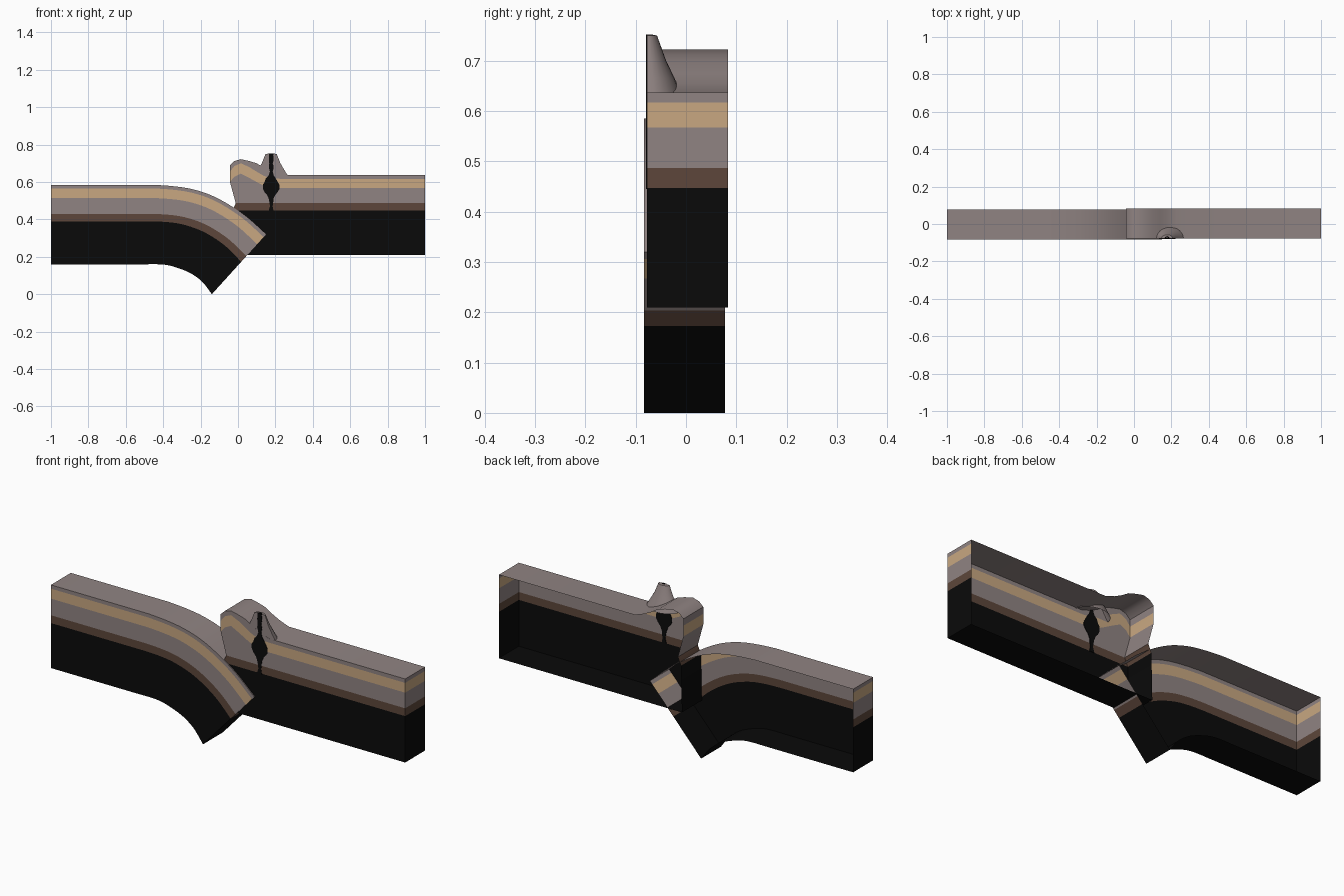
import bpy, bmesh, math, random
from mathutils import Vector

if "Cube" in bpy.data.objects:
    bpy.data.objects.remove(bpy.data.objects["Cube"])

random.seed(4)


def material(name, rgb):
    m = bpy.data.materials.new(name)
    m.diffuse_color = (*rgb, 1)
    m.use_nodes = True
    m.node_tree.nodes["Principled BSDF"].inputs["Base Color"].default_value = m.diffuse_color
    return m


GREY, TAN, BROWN, BLACK = 0, 1, 2, 3
MATS = [material("grey_rock", (0.28, 0.23, 0.225)),
        material("tan_rock", (0.58, 0.39, 0.22)),
        material("brown_rock", (0.11, 0.062, 0.043)),
        material("black_mantle", (0.003, 0.003, 0.003))]
BANDS = [GREY, TAN, GREY, BROWN, BLACK]      # layers from top to bottom


def finish(name, bm, angle=35):
    me = bpy.data.meshes.new(name)
    bm.to_mesh(me)
    bm.free()
    for m in MATS:
        me.materials.append(m)
    ob = bpy.data.objects.new(name, me)
    bpy.context.collection.objects.link(ob)
    bpy.ops.object.select_all(action='DESELECT')
    ob.select_set(True)
    bpy.context.view_layer.objects.active = ob
    bpy.ops.object.shade_smooth_by_angle(angle=math.radians(angle))
    return ob


def face(bm, verts, mat):
    bm.faces.new(verts).material_index = mat


def smooth_path(pts, n=4):
    """Catmull-Rom through the given points."""
    p = [Vector(q) for q in pts]
    p = [p[0]] + p + [p[-1]]
    out = []
    for a, b, c, d in zip(p, p[1:], p[2:], p[3:]):
        for i in range(n):
            t = i / n
            out.append(0.5 * (2 * b + (c - a) * t + (2 * a - 5 * b + 4 * c - d) * t * t
                              + (3 * b - a - 3 * c + d) * t ** 3))
    return out + [p[-1]]


def layered_plate(name, columns, y0, y1):
    """Columns of (x, z) layer borders; shell with an open back."""
    bm = bmesh.new()
    front = [[bm.verts.new((x, y0, z)) for x, z in col] for col in columns]
    back = [[bm.verts.new((x, y1, z)) for x, z in col] for col in columns]
    for i in range(len(columns) - 1):
        f, g, b, c = front[i], front[i + 1], back[i], back[i + 1]
        for k, mat in enumerate(BANDS):
            face(bm, (f[k], f[k + 1], g[k + 1], g[k]), mat)
        face(bm, (f[0], g[0], c[0], b[0]), GREY)
        face(bm, (f[-1], b[-1], c[-1], g[-1]), BLACK)
    # banded end walls
    for k, mat in enumerate(BANDS):
        f, b = front[0], back[0]
        face(bm, (f[k], b[k], b[k + 1], f[k + 1]), mat)
        f, b = front[-1], back[-1]
        face(bm, (f[k], f[k + 1], b[k + 1], b[k]), mat)
    return finish(name, bm)


# sinking plate: top and bottom curves, layers interpolated between them
top = smooth_path([(-.45, .585), (-.35, .578), (-.25, .563), (-.15, .532),
                   (-.05, .48), (.05, .41), (.15, .32)])
low = smooth_path([(-.50, .16), (-.42, .16), (-.36, .152), (-.28, .125),
                   (-.23, .098), (-.185, .06), (-.14, .0)])
top.insert(0, Vector((-1, .585)))
low.insert(0, Vector((-1, .16)))
fractions = (0, .045, .165, .365, .459, 1)
layered_plate("sinking_plate",
              [[tuple(a.lerp(b, f)) for f in fractions] for a, b in zip(top, low)],
              -.083, .078)

# overriding plate with a mountain ridge near its edge
ridge = [(-.02, .712, .685, .628), (.015, .722, .70, .645), (.06, .712, .68, .622),
         (.10, .70, .655, .60), (.14, .675, .632, .58), (.18, .655, .62, .57),
         (.23, .637, .617, .567), (1, .637, .617, .567)]
columns = [[(-.043, .69), (-.043, .655), (-.043, .60), (-.012, .487),
            (-.03, .447), (-.035, .21)]]
columns += [[(x, a), (x, b), (x, c), (max(x, 0), .487), (x, .447), (x, .21)]
            for x, a, b, c in ridge]
layered_plate("overriding_plate", columns, -.078, .083)

# half volcano cone against the front face
bm = bmesh.new()
CX, CY, N = .177, -.0775, 14
rings = []
for z, rx, ry in [(.63, .092, .068), (.665, .07, .055), (.70, .05, .038),
                  (.75, .03, .02), (.752, .012, .010), (.71, .008, .006)]:
    rings.append([bm.verts.new((CX + rx * math.cos(math.pi * i / N),
                                CY + ry * math.sin(math.pi * i / N), z))
                  for i in range(N + 1)])
for k in range(len(rings) - 1):
    for i in range(N):
        face(bm, (rings[k][i], rings[k][i + 1], rings[k + 1][i + 1], rings[k + 1][i]),
             BLACK if k == 4 else GREY)
face(bm, [r[-1] for r in rings] + [r[0] for r in reversed(rings)], GREY)
finish("volcano_cone", bm)

# magma chamber and vent, a thin plate showing on both sides of the front wall
shape = [(.752, .012), (.72, .014), (.70, .010), (.68, .014), (.655, .008), (.635, .014),
         (.62, .026), (.60, .034), (.585, .043), (.565, .045), (.545, .034),
         (.53, .022), (.51, .014), (.49, .010), (.47, .007), (.445, .012)]
outline = [(CX + s * (w + random.uniform(-.002, .002)), z)
           for s, pts in ((-1, shape), (1, shape[::-1])) for z, w in pts]
bm = bmesh.new()
f = [bm.verts.new((x, -.080, z)) for x, z in outline]
b = [bm.verts.new((x, -.075, z)) for x, z in outline]
face(bm, f, BLACK)
face(bm, b[::-1], BLACK)
for i in range(len(f)):
    j = (i + 1) % len(f)
    face(bm, (f[j], f[i], b[i], b[j]), BLACK)
finish("magma_vent", bm)
